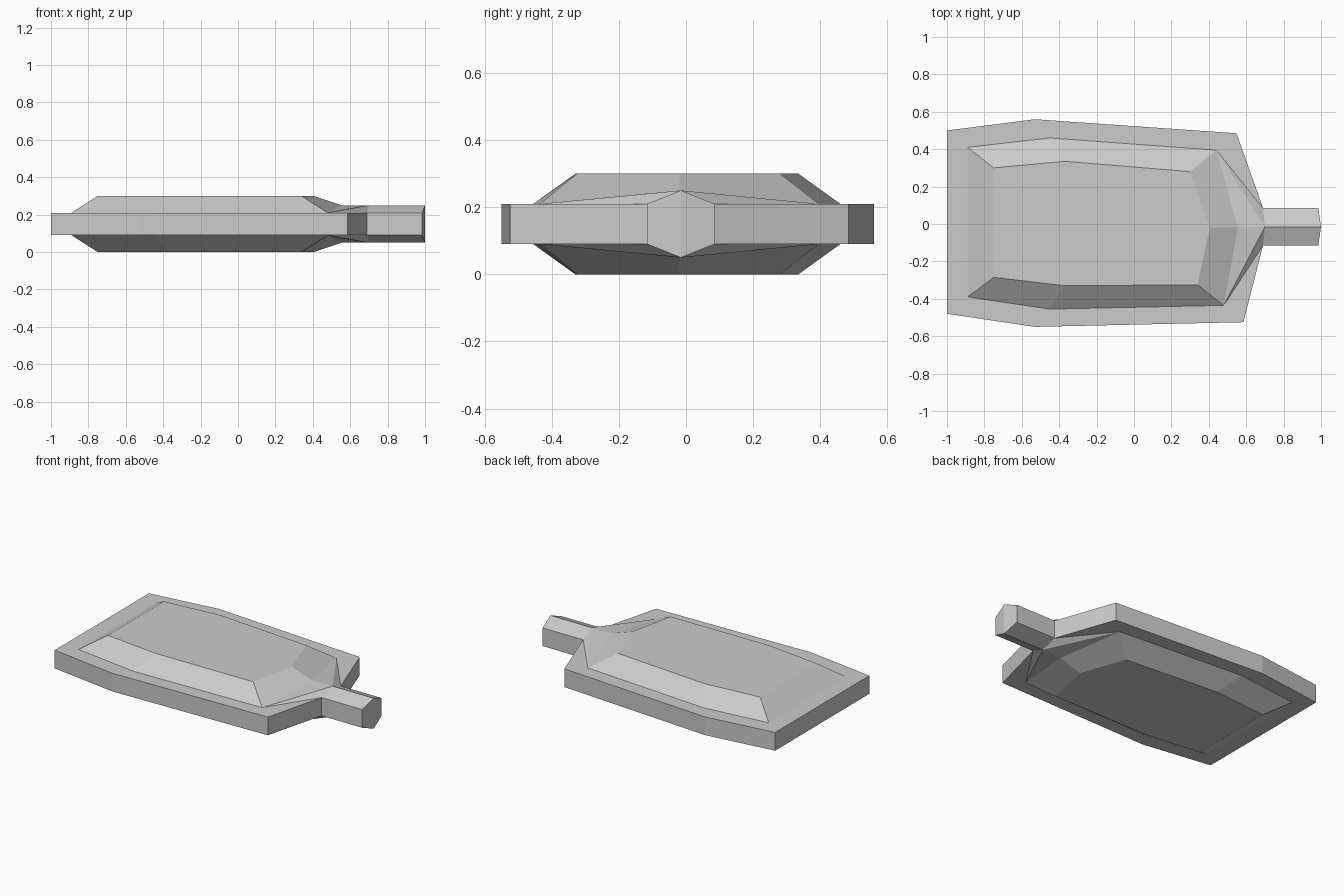
import bpy
import bmesh

cube = bpy.data.objects.get("Cube")
if cube:
    bpy.data.objects.remove(cube)

MID, RIM, RIDGE, TOP = 0.15, 0.21, 0.25, 0.30

# Outer edge of the slab and handle, anticlockwise from the back right corner
outline = [(-1, -.48), (-.53, -.55), (.585, -.525), (.69, -.115), (.985, -.115),
           (1, -.015), (.985, .085), (.69, .085), (.548, .485), (-.53, .56), (-1, .5)]
# Foot of the raised panel, and its flat top
foot = [(-.89, -.39), (-.45, -.455), (.48, -.435), (.44, .395), (-.45, .46), (-.89, .41)]
plateau = [(-.75, -.285), (-.37, -.33), (.34, -.325), (.405, -.02),
           (.30, .28), (-.37, .335), (-.75, .30)]
# Ridge running along the handle
ridge = [(.555, -.02), (.70, -.015)]

bm = bmesh.new()


def points(coords, z):
    return [bm.verts.new((x, y, z)) for x, y in coords]


def build_side(sign):
    """Make one face of the slab; sign is 1 for the top and -1 for the underside."""
    def level(z):
        return MID + sign * (z - MID)

    o = points(outline, level(RIM))
    f = points(foot, level(RIM))
    p = points(plateau, level(TOP))
    r = points(ridge, level(RIDGE))
    o[5].co.z = level(RIDGE)
    faces = [
        # Flat border around the panel
        (o[0], o[1], f[1], f[0]), (o[1], o[2], f[2], f[1]), (o[2], o[3], f[2]),
        (o[7], o[8], f[3]), (o[8], o[9], f[4], f[3]), (o[9], o[10], f[5], f[4]),
        (o[10], o[0], f[0], f[5]),
        # Panel top and bevels
        tuple(p),
        (f[0], f[1], p[1], p[0]), (f[1], f[2], p[2], p[1]),
        (f[3], f[4], p[5], p[4]), (f[4], f[5], p[6], p[5]), (f[5], f[0], p[0], p[6]),
        # Shoulders running into the handle
        (f[2], r[0], p[3], p[2]), (r[0], f[3], p[4], p[3]),
        (f[2], r[1], r[0]), (r[1], f[3], r[0]),
        (f[2], o[3], r[1]), (o[7], f[3], r[1]),
        # Handle slopes
        (o[3], o[4], o[5], r[1]), (o[5], o[6], o[7], r[1]),
    ]
    for face in faces:
        bm.faces.new(face)
    return o


upper = build_side(1)
lower = build_side(-1)

# Side walls
for i in range(len(upper)):
    j = (i + 1) % len(upper)
    bm.faces.new((lower[i], lower[j], upper[j], upper[i]))

bmesh.ops.recalc_face_normals(bm, faces=bm.faces)
mesh = bpy.data.meshes.new("paddle_slab")
bm.to_mesh(mesh)
bm.free()

grey = bpy.data.materials.new("plain grey")
grey.use_nodes = True
colour = (0.6, 0.6, 0.6, 1)
grey.diffuse_color = colour
grey.node_tree.nodes["Principled BSDF"].inputs["Base Color"].default_value = colour
mesh.materials.append(grey)

slab = bpy.data.objects.new("paddle_slab", mesh)
bpy.context.collection.objects.link(slab)
